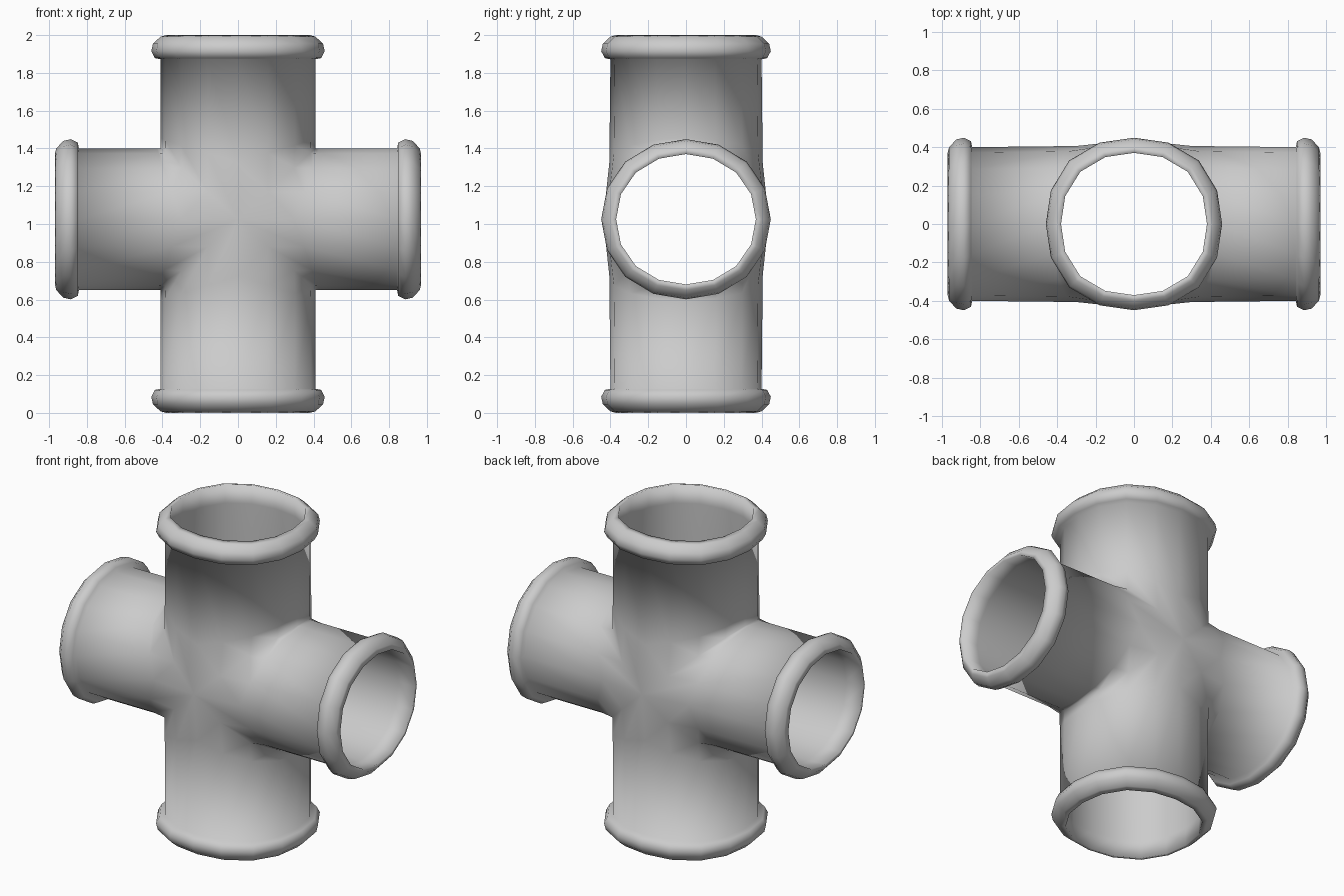
import bpy, bmesh
from math import sin, cos, pi

if "Cube" in bpy.data.objects:
    bpy.data.objects.remove(bpy.data.objects["Cube"])

N = 16                      # sides of each pipe
CZ = 1.025                  # height of the crossing
RX, RY, RZ = 0.41, 0.40, 0.375   # half sizes of the pipes
WALL = 0.024

bm = bmesh.new()


def arm(horizontal, d, end):
    """One pipe arm: mitred outer start, wall, rounded lip, inner wall, mitred inner end."""
    lateral, mitre = (RZ, RX) if horizontal else (RX, RZ)
    fat = 0.015 if horizontal else 0.04     # slightly squarish sections

    def ring(s, off, bulge=0.0, fatness=fat, swing=0.0):
        verts = []
        for k in range(N):
            t = 2 * pi * k / N
            f = 1 + fatness * sin(2 * t) ** 2
            u = (lateral + off) * f * sin(t)
            y = (RY + off + bulge * cos(t) ** 2) * f * cos(t)
            # s is None on the mitre line shared with the neighbouring arms
            a = (mitre + off) * f * abs(sin(t)) if s is None else s + swing * abs(sin(t))
            a *= d
            verts.append(bm.verts.new((a, y, CZ + u) if horizontal else (u, y, CZ + a)))
        return verts

    rings = [
        ring(None, 0, 0.038, 0.03),
        ring(0.30, 0, 0.006, swing=0.13),
        # lip
        ring(end - 0.128, 0),
        ring(end - 0.122, 0.03),
        ring(end - 0.085, 0.049),
        ring(end - 0.045, 0.04),
        ring(end - 0.008, 0.0),
        ring(end, -0.03),
        # inside
        ring(end - 0.12, -WALL),
        ring(0.30, -WALL, 0.006, swing=0.13),
        ring(None, -WALL, 0.038, 0.03),
    ]
    for r0, r1 in zip(rings, rings[1:]):
        for k in range(N):
            j = (k + 1) % N
            f = bm.faces.new((r0[k], r0[j], r1[j], r1[k]))
            f.smooth = True


arm(True, 1, 0.97)
arm(True, -1, 0.97)
arm(False, 1, 2 - CZ)
arm(False, -1, CZ)

# weld the four arms along their mitres
bmesh.ops.remove_doubles(bm, verts=bm.verts[:], dist=0.0005)
bmesh.ops.recalc_face_normals(bm, faces=bm.faces[:])

mesh = bpy.data.meshes.new("cross_pipe_fitting")
bm.to_mesh(mesh)
bm.free()
obj = bpy.data.objects.new("cross_pipe_fitting", mesh)
bpy.context.collection.objects.link(obj)
